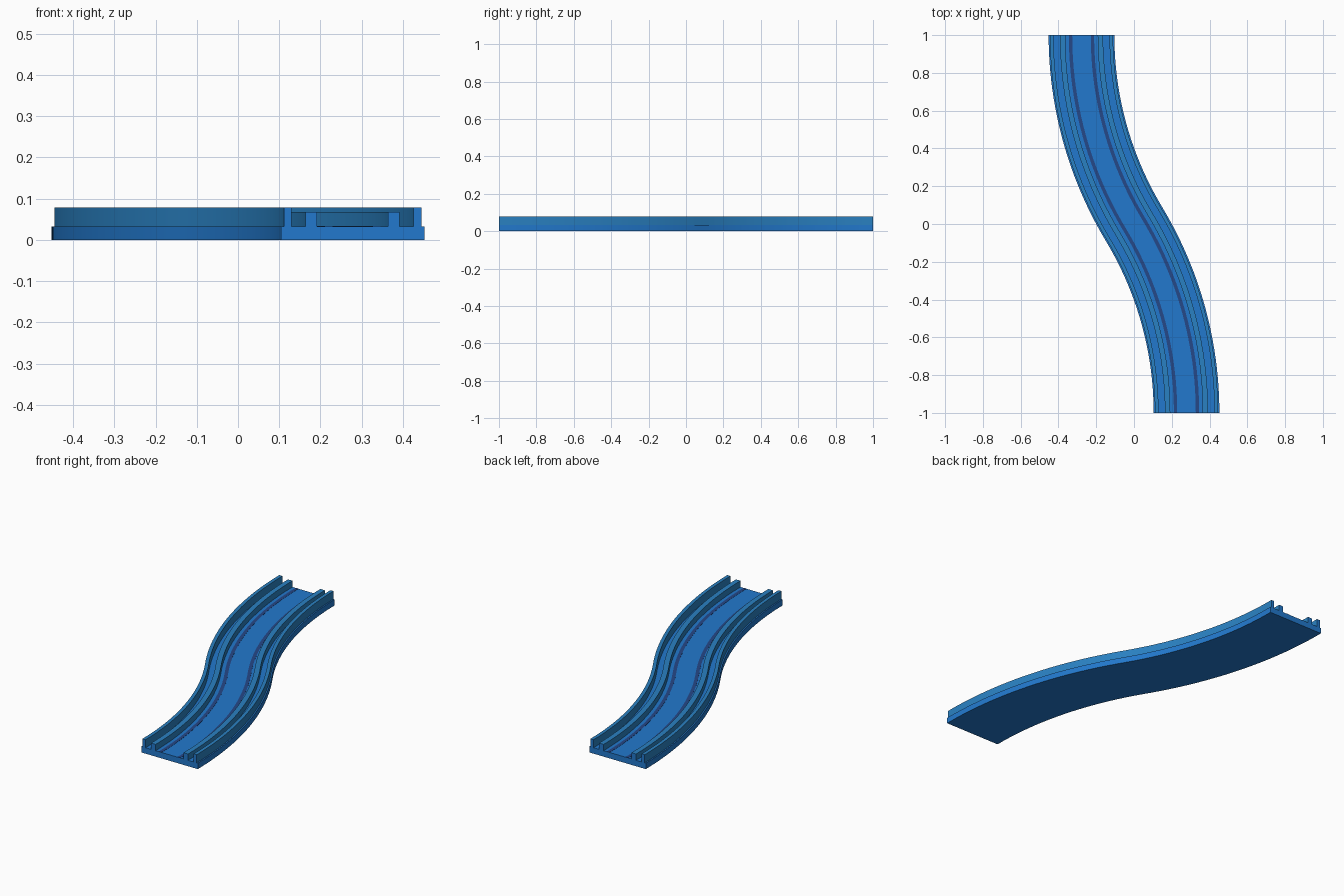
import bpy
import bmesh
import math

cube = bpy.data.objects.get("Cube")
if cube:
    bpy.data.objects.remove(cube, do_unlink=True)


def material(name, rgb):
    mat = bpy.data.materials.new(name)
    mat.use_nodes = True
    mat.diffuse_color = (*rgb, 1)
    mat.node_tree.nodes["Principled BSDF"].inputs["Base Color"].default_value = (*rgb, 1)
    return mat


BASE = material("track blue", (0.016, 0.19, 0.61))
RAIL = material("rail blue", (0.023, 0.22, 0.54))
STRIPE = material("stripe navy", (0.018, 0.065, 0.25))

# Centre line: two mirrored arcs, parallel to y at both ends
SHIFT = 0.278
TURN = 2 * math.atan(SHIFT)
RADIUS = 1 / math.sin(TURN)
STEPS = 24


def path_point(i):
    """Centre-line position and sideways direction at step i (-STEPS..STEPS)."""
    side = 1 if i <= 0 else -1
    a = TURN * (1 - abs(i) / STEPS)
    a = TURN - a if i == 0 else TURN * (1 - abs(i) / STEPS)
    heading = TURN * (1 - abs(i) / STEPS)
    x = side * (SHIFT - RADIUS * (1 - math.cos(a))) if i else 0
    y = -side * (1 - RADIUS * math.sin(a)) if i else 0
    return x, y, math.cos(heading), math.sin(heading)


def path_frames():
    """Walk from the front end to the back end of the S."""
    frames = []
    for i in range(2 * STEPS + 1):
        first = i <= STEPS
        a = TURN * (i if first else 2 * STEPS - i) / STEPS
        s = 1 if first else -1
        x = s * (SHIFT - RADIUS * (1 - math.cos(a)))
        y = s * (RADIUS * math.sin(a) - 1)
        frames.append((x, y, math.cos(a), math.sin(a)))
    return frames


def sweep(name, left, right, bottom, top, mat, cap_mat=None):
    """Sweep a rectangular section along the S curve."""
    bm = bmesh.new()
    section = [(left, bottom), (right, bottom), (right, top), (left, top)]
    rings = [[bm.verts.new((x + o * c, y + o * s, z)) for o, z in section]
             for x, y, c, s in path_frames()]
    for a, b in zip(rings, rings[1:]):
        for k in range(4):
            n = (k + 1) % 4
            bm.faces.new((a[k], a[n], b[n], b[k]))
    for ring in (rings[0], rings[-1]):
        bm.faces.new(ring).material_index = 1 if cap_mat else 0
    bmesh.ops.recalc_face_normals(bm, faces=bm.faces)
    mesh = bpy.data.meshes.new(name)
    bm.to_mesh(mesh)
    bm.free()
    mesh.materials.append(mat)
    if cap_mat:
        mesh.materials.append(cap_mat)
    obj = bpy.data.objects.new(name, mesh)
    bpy.context.collection.objects.link(obj)
    bpy.ops.object.select_all(action="DESELECT")
    obj.select_set(True)
    bpy.context.view_layer.objects.active = obj
    bpy.ops.object.shade_smooth_by_angle(angle=math.radians(30))


# Floor slab
FLOOR = 0.033
sweep("track_base", -0.174, 0.174, 0, FLOOR, BASE)

# Parts repeated on both sides: inner edge, outer edge, top, colours
parts = {
    "outer_wall": (0.148, 0.167, 0.078, RAIL, BASE),
    "inner_rail": (0.086, 0.114, 0.068, RAIL, BASE),
    "floor_stripe": (0.049, 0.067, FLOOR + 0.001, STRIPE, None),
}
for part, (inner, outer, top, mat, cap) in parts.items():
    sweep("left_" + part, inner, outer, FLOOR, top, mat, cap)
    sweep("right_" + part, -outer, -inner, FLOOR, top, mat, cap)
